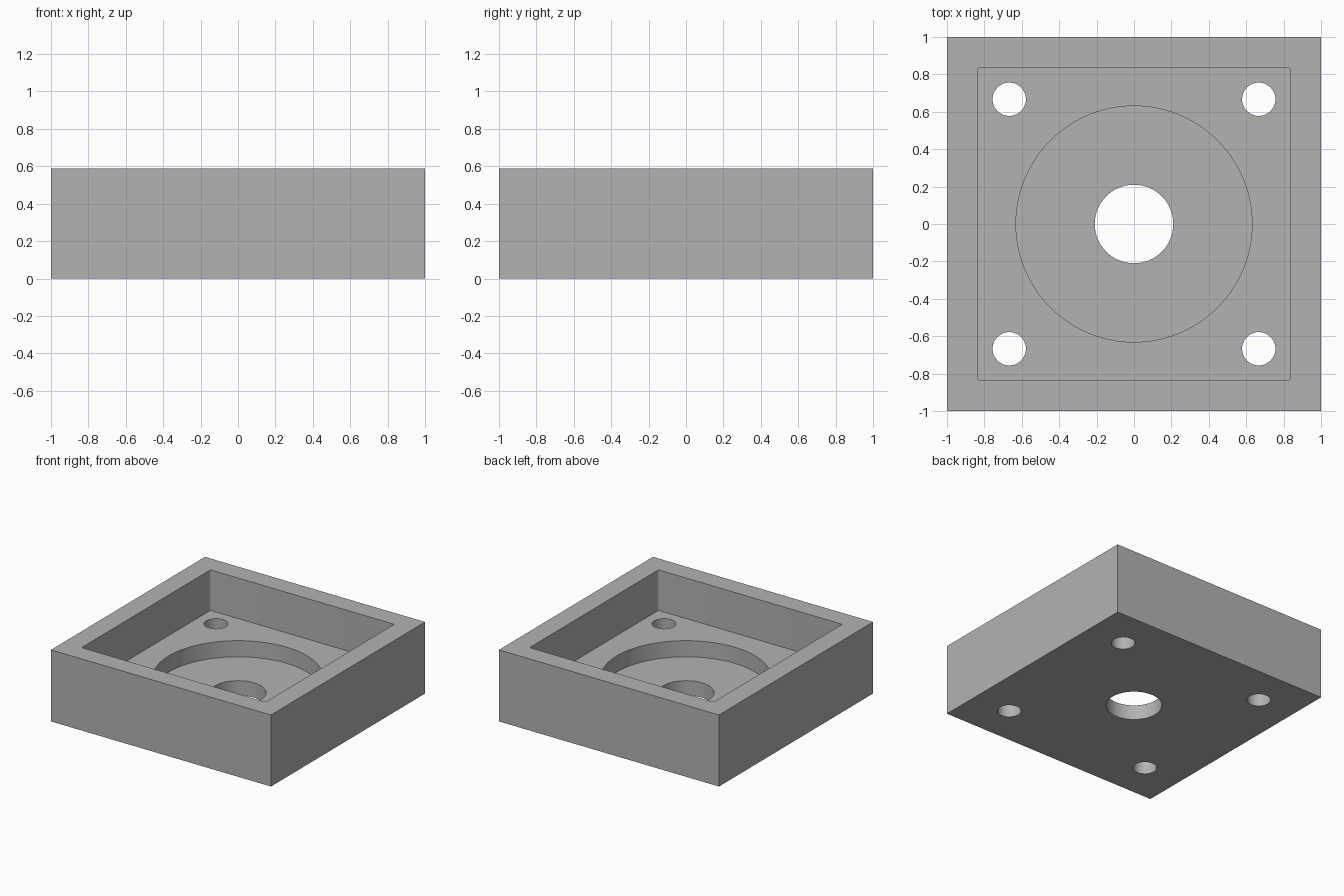
import bpy
import bmesh

if "Cube" in bpy.data.objects:
    bpy.data.objects.remove(bpy.data.objects["Cube"], do_unlink=True)

HEIGHT = 0.588
POCKET_FLOOR = 0.255   # floor of the square pocket
BORE_FLOOR = 0.122     # floor of the round recess
OVER = 0.1             # cutter overshoot past open ends

grey = bpy.data.materials.new("Plain grey")
grey.use_nodes = True
grey.diffuse_color = (0.45, 0.45, 0.45, 1)
grey.node_tree.nodes["Principled BSDF"].inputs["Base Color"].default_value = grey.diffuse_color


def block(name, half, z0, z1, corner=0):
    """Square block between two heights, with optional rounded upright edges."""
    bpy.ops.mesh.primitive_cube_add(size=1, location=(0, 0, 0))
    ob = bpy.context.object
    ob.name = name
    bm = bmesh.new()
    bm.from_mesh(ob.data)
    for v in bm.verts:
        v.co = (v.co.x * 2 * half, v.co.y * 2 * half, z1 if v.co.z > 0 else z0)
    if corner:
        upright = [e for e in bm.edges if abs(e.verts[0].co.z - e.verts[1].co.z) > 0.01]
        bmesh.ops.bevel(bm, geom=upright, offset=corner, segments=4,
                        profile=0.5, affect='EDGES')
    bm.to_mesh(ob.data)
    bm.free()
    ob.data.materials.append(grey)
    return ob


def drill(name, x, y, radius, z0, z1, sides):
    bpy.ops.mesh.primitive_cylinder_add(vertices=sides, radius=radius, depth=z1 - z0,
                                        location=(x, y, (z0 + z1) / 2))
    ob = bpy.context.object
    ob.name = name
    ob.data.materials.append(grey)
    return ob


# Solid body
housing = block("housing", 1, 0, HEIGHT)

# Square pocket, round recess, centre hole and four bolt holes
cutters = [
    block("pocket_cutter", 0.836, POCKET_FLOOR, HEIGHT + OVER, corner=0.012),
    drill("recess_cutter", 0, 0, 0.631, BORE_FLOOR, HEIGHT + OVER, 96),
    drill("centre_hole_cutter", 0, 0, 0.21, -OVER, HEIGHT + OVER, 64),
]
for x in (-0.667, 0.667):
    for y in (-0.667, 0.667):
        cutters.append(drill("bolt_hole_cutter", x, y, 0.089, -OVER, HEIGHT + OVER, 48))

# Cut each in turn, then remove the cutters
for cutter in cutters:
    cutter.hide_render = True
    bpy.ops.object.select_all(action='DESELECT')
    bpy.context.view_layer.objects.active = housing
    housing.select_set(True)
    mod = housing.modifiers.new(cutter.name, 'BOOLEAN')
    mod.operation = 'DIFFERENCE'
    mod.solver = 'EXACT'
    mod.object = cutter
    bpy.ops.object.modifier_apply(modifier=mod.name)
    bpy.data.objects.remove(cutter, do_unlink=True)

bpy.ops.object.shade_smooth_by_angle(angle=0.5)
